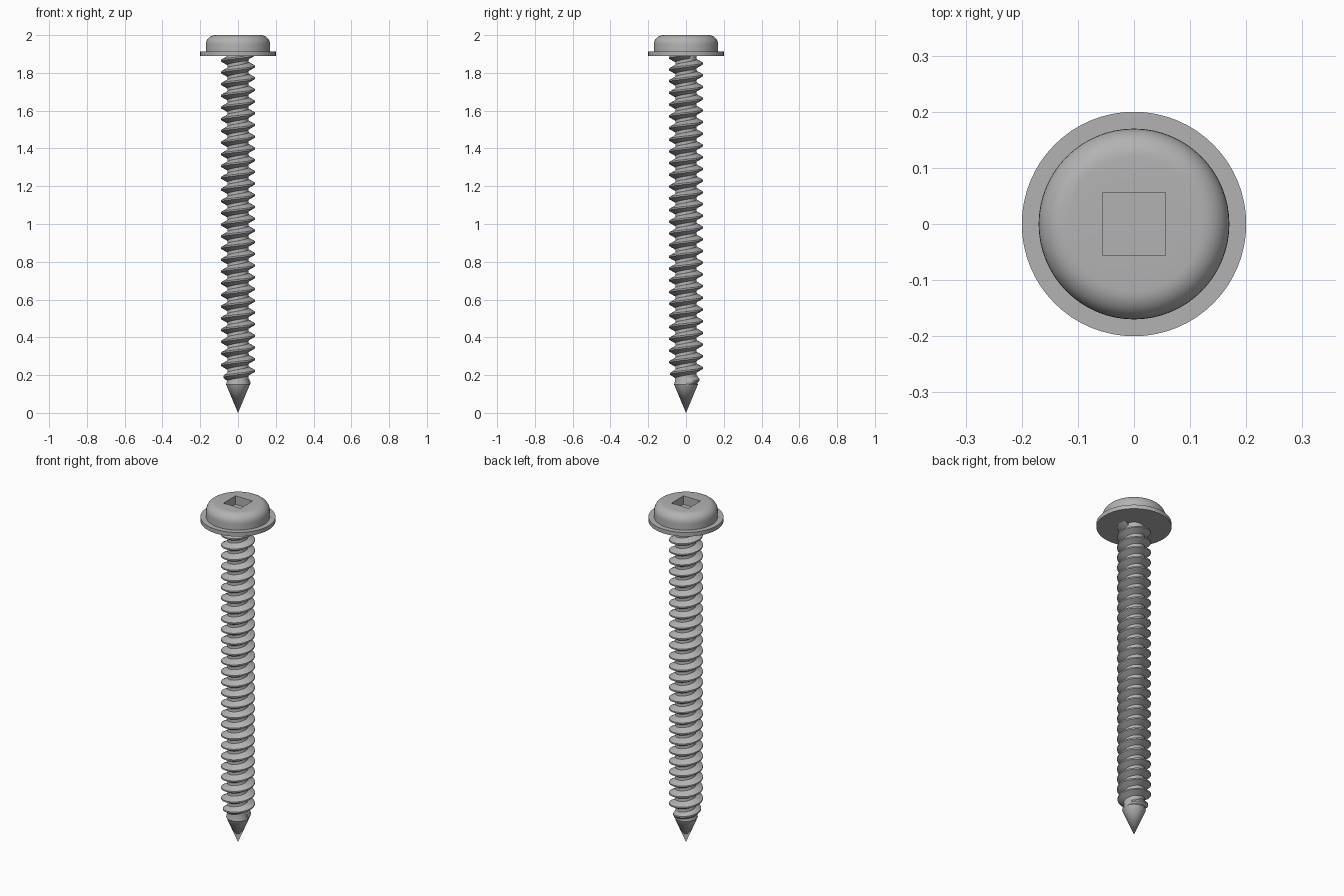
import bpy, bmesh
from math import sin, cos, pi, radians

if "Cube" in bpy.data.objects:
    bpy.data.objects.remove(bpy.data.objects["Cube"])

steel = bpy.data.materials.new("grey steel")
steel.use_nodes = True
steel.diffuse_color = (0.45, 0.45, 0.45, 1)
steel.node_tree.nodes["Principled BSDF"].inputs["Base Color"].default_value = (0.45, 0.45, 0.45, 1)


def finish(name, bm, angle=35):
    bmesh.ops.recalc_face_normals(bm, faces=bm.faces)
    mesh = bpy.data.meshes.new(name)
    bm.to_mesh(mesh)
    bm.free()
    mesh.materials.append(steel)
    ob = bpy.data.objects.new(name, mesh)
    bpy.context.collection.objects.link(ob)
    bpy.ops.object.select_all(action='DESELECT')
    ob.select_set(True)
    bpy.context.view_layer.objects.active = ob
    bpy.ops.object.shade_smooth_by_angle(angle=radians(angle))
    return ob


def lathe(name, profile, steps=64):
    bm = bmesh.new()
    verts = [bm.verts.new((r, 0, z)) for r, z in profile]
    edges = [bm.edges.new(pair) for pair in zip(verts, verts[1:])]
    bmesh.ops.spin(bm, geom=verts + edges, cent=(0, 0, 0), axis=(0, 0, 1),
                   angle=2 * pi, steps=steps)
    bmesh.ops.remove_doubles(bm, verts=bm.verts, dist=1e-5)
    return finish(name, bm)


# Washer flange and rounded head
lathe("washer_flange", [(0, 1.89), (0.2, 1.89), (0.2, 1.914), (0, 1.914)])
CORNER = 0.05
dome = [(0.12 + CORNER * cos(a * pi / 16), 1.95 + CORNER * sin(a * pi / 16)) for a in range(9)]
head = lathe("head", [(0, 1.905), (0.17, 1.905)] + dome + [(0, 2.0)])

# Square drive recess
bpy.ops.mesh.primitive_cube_add(size=1, location=(0, 0, 2.0))
cutter = bpy.context.object
cutter.name = "socket_cutter"
cutter.scale = (0.112, 0.112, 0.1)
cutter.hide_render = True
cutter.hide_set(True)
cut = head.modifiers.new("square_socket", 'BOOLEAN')
cut.operation = 'DIFFERENCE'
cut.object = cutter
cut.solver = 'EXACT'

# Core and pointed tip
lathe("shank_and_tip", [(0, 0), (0.063, 0.15), (0.056, 0.18), (0.056, 1.9), (0, 1.9)], 48)

# Helical thread ridge, fading in just above the tip
PITCH, STEPS, ROOT, CREST = 0.062, 40, 0.054, 0.09
START, END = 0.16, 1.9
bm = bmesh.new()
rings = []
for i in range(int((END - START) / PITCH * STEPS) + 1):
    a = 2 * pi * i / STEPS
    z = START + PITCH * i / STEPS
    crest = min(CREST, 0.066 + 0.024 * i / STEPS)
    section = [(ROOT, -0.024), (crest, -0.004), (crest, 0.004), (ROOT, 0.024)]
    rings.append([bm.verts.new((r * cos(a), r * sin(a), z + dz)) for r, dz in section])
for low, high in zip(rings, rings[1:]):
    for j in range(4):
        k = (j + 1) % 4
        bm.faces.new((low[j], low[k], high[k], high[j]))
bm.faces.new(rings[0])
bm.faces.new(rings[-1])
finish("helical_thread", bm)
